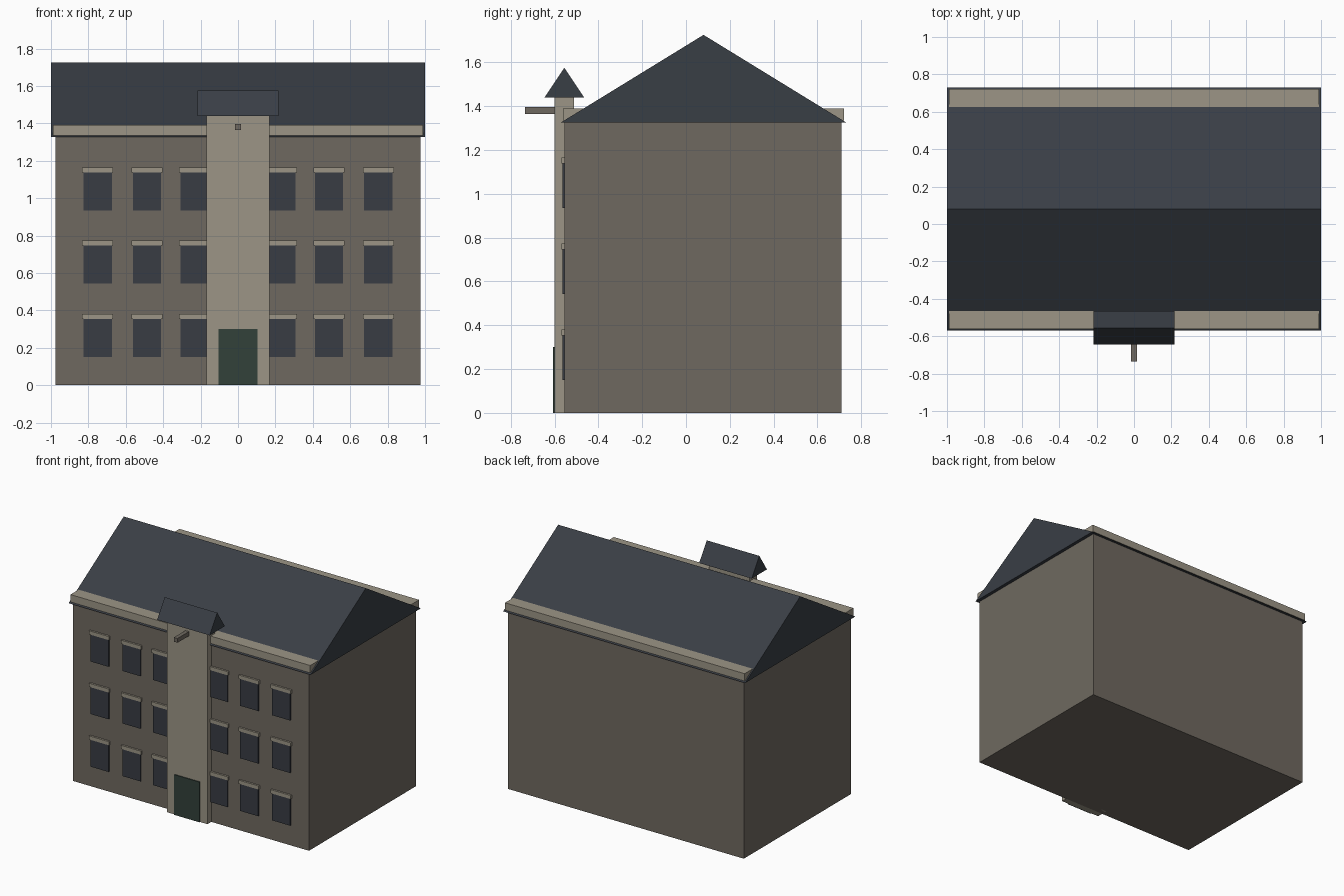
import bpy
import bmesh

cube = bpy.data.objects.get("Cube")
if cube:
    bpy.data.objects.remove(cube, do_unlink=True)


def material(name, *srgb):
    """Flat colour from 0-255 sRGB values."""
    lin = [((c / 255 + 0.055) / 1.055) ** 2.4 for c in srgb]
    m = bpy.data.materials.new(name)
    m.use_nodes = True
    m.diffuse_color = (*lin, 1)
    bsdf = m.node_tree.nodes["Principled BSDF"]
    bsdf.inputs["Base Color"].default_value = (*lin, 1)
    bsdf.inputs["Roughness"].default_value = 0.9
    return m


STONE = material("brown stone", 111, 105, 96)
TRIM = material("beige stone", 156, 149, 134)
SLATE = material("dark slate", 57, 62, 69)
GLASS = material("dark glass", 56, 60, 68)
GREEN = material("dark green paint", 50, 65, 58)


def prism(name, profile, half_x, mat, x=0):
    """Extrude a (y, z) profile along x."""
    bm = bmesh.new()
    rings = [[bm.verts.new((x + s * half_x, y, z)) for y, z in profile] for s in (-1, 1)]
    n = len(profile)
    bm.faces.new(rings[0])
    bm.faces.new(rings[1][::-1])
    for i in range(n):
        j = (i + 1) % n
        bm.faces.new((rings[0][i], rings[0][j], rings[1][j], rings[1][i]))
    bmesh.ops.recalc_face_normals(bm, faces=bm.faces)
    mesh = bpy.data.meshes.new(name)
    bm.to_mesh(mesh)
    bm.free()
    mesh.materials.append(mat)
    obj = bpy.data.objects.new(name, mesh)
    bpy.context.collection.objects.link(obj)
    return obj


def box(name, half_x, y0, y1, z0, z1, mat, x=0):
    return prism(name, [(y0, z0), (y1, z0), (y1, z1), (y0, z1)], half_x, mat, x)


def gable(name, half_x, y0, y1, z0, z1, mat):
    return prism(name, [(y0, z0), (y1, z0), ((y0 + y1) / 2, z1)], half_x, mat)


# Main block, roof and the cornice that runs along both eaves
FRONT = -0.555
box("main_block", 0.975, FRONT, 0.71, 0, 1.327, STONE)
gable("main_roof", 1.0, -0.57, 0.73, 1.326, 1.725, SLATE)
box("cornice", 0.99, -0.562, 0.722, 1.335, 1.39, TRIM)

# Entrance tower with its small roof, hoist beam and door
box("tower", 0.168, -0.60, -0.51, 0, 1.445, TRIM)
gable("tower_roof", 0.217, -0.645, -0.465, 1.44, 1.575, SLATE)
box("hoist_beam", 0.015, -0.735, -0.59, 1.365, 1.397, STONE)
box("door", 0.105, -0.607, -0.598, 0, 0.3, GREEN)

# Three storeys of windows with lintels, mirrored about the tower
for floor, sill in enumerate((0.15, 0.543, 0.935)):
    for col, cx in enumerate((0.232, 0.486, 0.75)):
        for side, sx in (("left", 1), ("right", -1)):
            tag = f"{side}_{floor + 1}_{col + 1}"
            box("window_" + tag, 0.075, FRONT - 0.008, FRONT + 0.001,
                sill, sill + 0.207, GLASS, sx * cx)
            box("lintel_" + tag, 0.083, FRONT - 0.014, FRONT + 0.001,
                sill + 0.203, sill + 0.23, TRIM, sx * cx)
